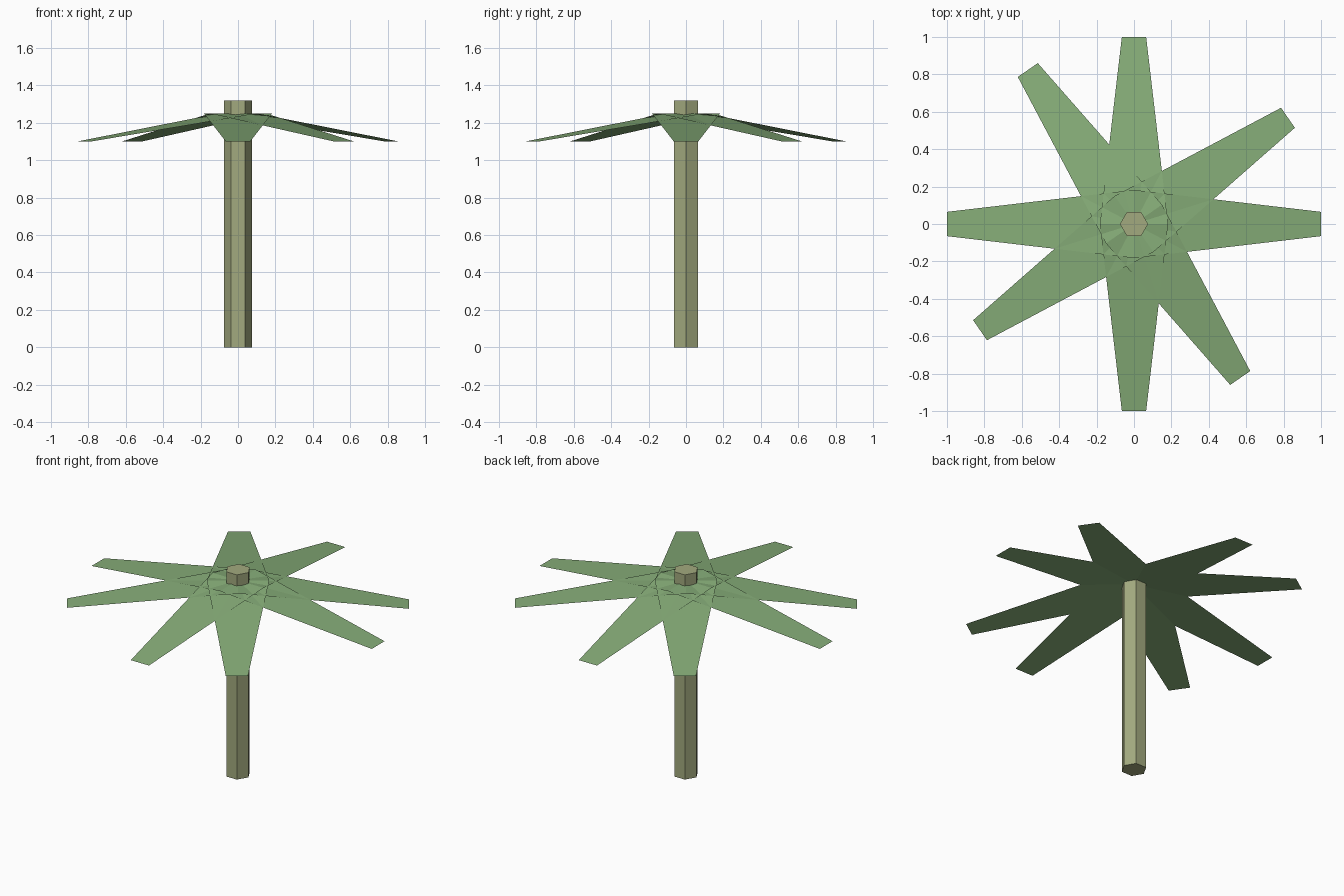
import bpy
import math

if "Cube" in bpy.data.objects:
    bpy.data.objects.remove(bpy.data.objects["Cube"])


def material(name, color):
    m = bpy.data.materials.new(name)
    m.diffuse_color = color
    m.use_nodes = True
    m.node_tree.nodes["Principled BSDF"].inputs["Base Color"].default_value = m.diffuse_color
    return m


trunk_mat = material("bark", (0.36, 0.40, 0.21, 1))
leaf_mat = material("leaf_green", (0.24, 0.42, 0.19, 1))

# Hexagonal trunk, poking out above the crown
H = 1.32
bpy.ops.mesh.primitive_cylinder_add(vertices=6, radius=0.075, depth=H,
                                    location=(0, 0, H / 2),
                                    rotation=(0, 0, math.radians(30)))
trunk = bpy.context.object
trunk.name = "trunk"
trunk.data.materials.append(trunk_mat)

# One flat tapering frond: wide at the trunk axis, narrow at the lowered tip
frond_mesh = bpy.data.meshes.new("frond")
frond_mesh.from_pydata([(0, -0.182, 1.25), (1, -0.065, 1.10),
                        (1, 0.065, 1.10), (0, 0.182, 1.25)],
                       [], [(0, 1, 2, 3)])
frond_mesh.materials.append(leaf_mat)

# Two crosses of four fronds, the second turned by about 35 degrees
for label, turn in (("straight", 0), ("turned", 34.6)):
    for k in range(4):
        frond = bpy.data.objects.new(f"{label}_frond_{k + 1}", frond_mesh)
        frond.rotation_euler.z = math.radians(turn + 90 * k)
        bpy.context.collection.objects.link(frond)

# Put hexagon corners on the x axis
trunk.rotation_euler.z = math.radians(30)
